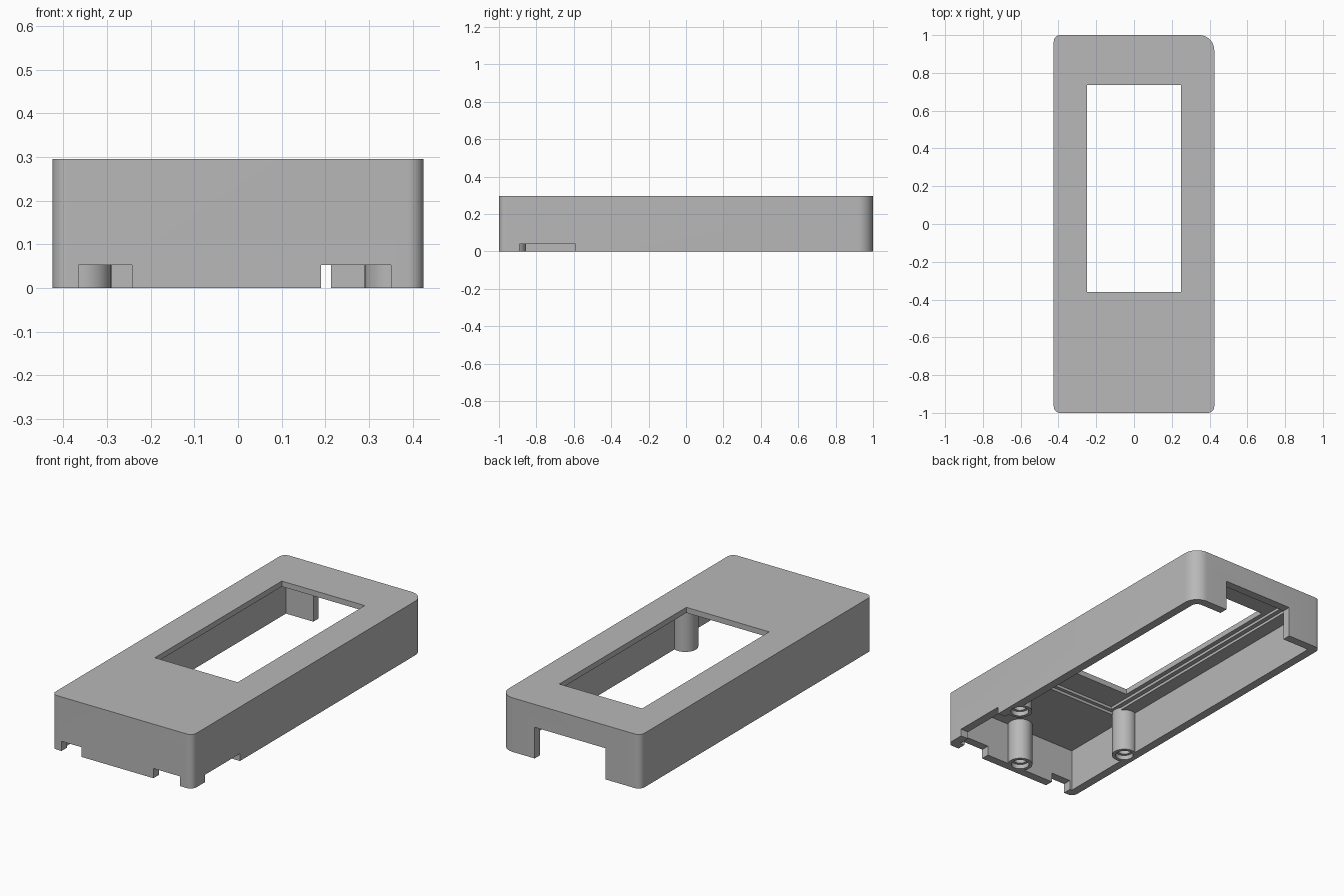
import bpy, bmesh, math

if "Cube" in bpy.data.objects:
    bpy.data.objects.remove(bpy.data.objects["Cube"], do_unlink=True)

grey = bpy.data.materials.new("plain_grey")
grey.use_nodes = True
GREY = (0.48, 0.48, 0.48, 1)
grey.diffuse_color = GREY
grey.node_tree.nodes["Principled BSDF"].inputs["Base Color"].default_value = GREY

TOP, WALL, CEILING = 0.295, 0.047, 0.235


def prism(name, outline, z0, z1):
    """Upright solid with the given outline."""
    bm = bmesh.new()
    base = bm.faces.new([bm.verts.new((x, y, z0)) for x, y in outline])
    side = bmesh.ops.extrude_face_region(bm, geom=[base])["geom"]
    bmesh.ops.translate(bm, vec=(0, 0, z1 - z0),
                        verts=[g for g in side if isinstance(g, bmesh.types.BMVert)])
    bmesh.ops.recalc_face_normals(bm, faces=bm.faces)
    mesh = bpy.data.meshes.new(name)
    bm.to_mesh(mesh)
    bm.free()
    mesh.materials.append(grey)
    obj = bpy.data.objects.new(name, mesh)
    bpy.context.collection.objects.link(obj)
    return obj


def rounded(hx, hy, radii):
    """Rectangle outline; radii go counter-clockwise from the +x +y corner."""
    pts = []
    for i, (r, (sx, sy)) in enumerate(zip(radii, ((1, 1), (-1, 1), (-1, -1), (1, -1)))):
        steps = 10 if r else 0
        for k in range(steps + 1):
            a = math.pi / 2 * (i + k / max(steps, 1))
            pts.append((sx * (hx - r) + r * math.cos(a), sy * (hy - r) + r * math.sin(a)))
    return pts


def box(name, x0, x1, y0, y1, z0, z1):
    return prism(name, [(x0, y0), (x1, y0), (x1, y1), (x0, y1)], z0, z1)


def cylinder(name, x, y, r, z0, z1):
    ring = [2 * math.pi * k / 40 for k in range(40)]
    return prism(name, [(x + r * math.cos(a), y + r * math.sin(a)) for a in ring], z0, z1)


def combine(target, tool, operation):
    mod = target.modifiers.new(tool.name, "BOOLEAN")
    mod.operation, mod.object, mod.solver = operation, tool, "EXACT"
    bpy.context.view_layer.objects.active = target
    bpy.ops.object.modifier_apply(modifier=mod.name)
    bpy.data.objects.remove(tool, do_unlink=True)


# Outer case with one larger rounded corner
case = prism("case_shell", rounded(0.425, 1, (0.08, 0.035, 0.035, 0.035)), 0, TOP)

# Hollow underside, stepped screen recess and window
cuts = [
    prism("cavity", rounded(0.425 - WALL, 1 - WALL, (0.035, 0, 0, 0)), -0.1, CEILING),
    box("outer_recess", -0.3, 0.3, -0.53, 0.9, 0.1, 0.25),
    box("inner_recess", -0.275, 0.275, -0.51, 0.87, 0.1, 0.265),
    box("window", -0.25, 0.25, -0.36, 0.735, 0.1, 0.4),
    # Openings in the rim
    box("back_opening", -0.213, 0.213, 0.9, 1.1, -0.1, 0.17),
    box("front_notch_a", -0.365, -0.243, -1.1, -0.94, -0.1, 0.053),
    box("front_notch_b", 0.19, 0.35, -1.1, -0.94, -0.1, 0.053),
    box("side_notch", 0.37, 0.5, -0.89, -0.59, -0.1, 0.04),
]
for cut in cuts:
    combine(case, cut, "DIFFERENCE")

# Screw bosses with counterbored holes
bosses = [(-0.354, -0.5), (0.354, -0.5), (0, -0.92)]
for x, y in bosses:
    combine(case, cylinder("screw_boss", x, y, 0.064, 0, 0.27), "UNION")
for x, y in bosses:
    combine(case, cylinder("counterbore", x, y, 0.046, -0.05, 0.025), "DIFFERENCE")
    combine(case, cylinder("screw_hole", x, y, 0.032, -0.05, 0.2), "DIFFERENCE")

# Smooth rounded corners and bosses, crisp edges
bpy.ops.object.select_all(action="DESELECT")
case.select_set(True)
bpy.context.view_layer.objects.active = case
bpy.ops.object.shade_smooth_by_angle(angle=math.radians(30))
